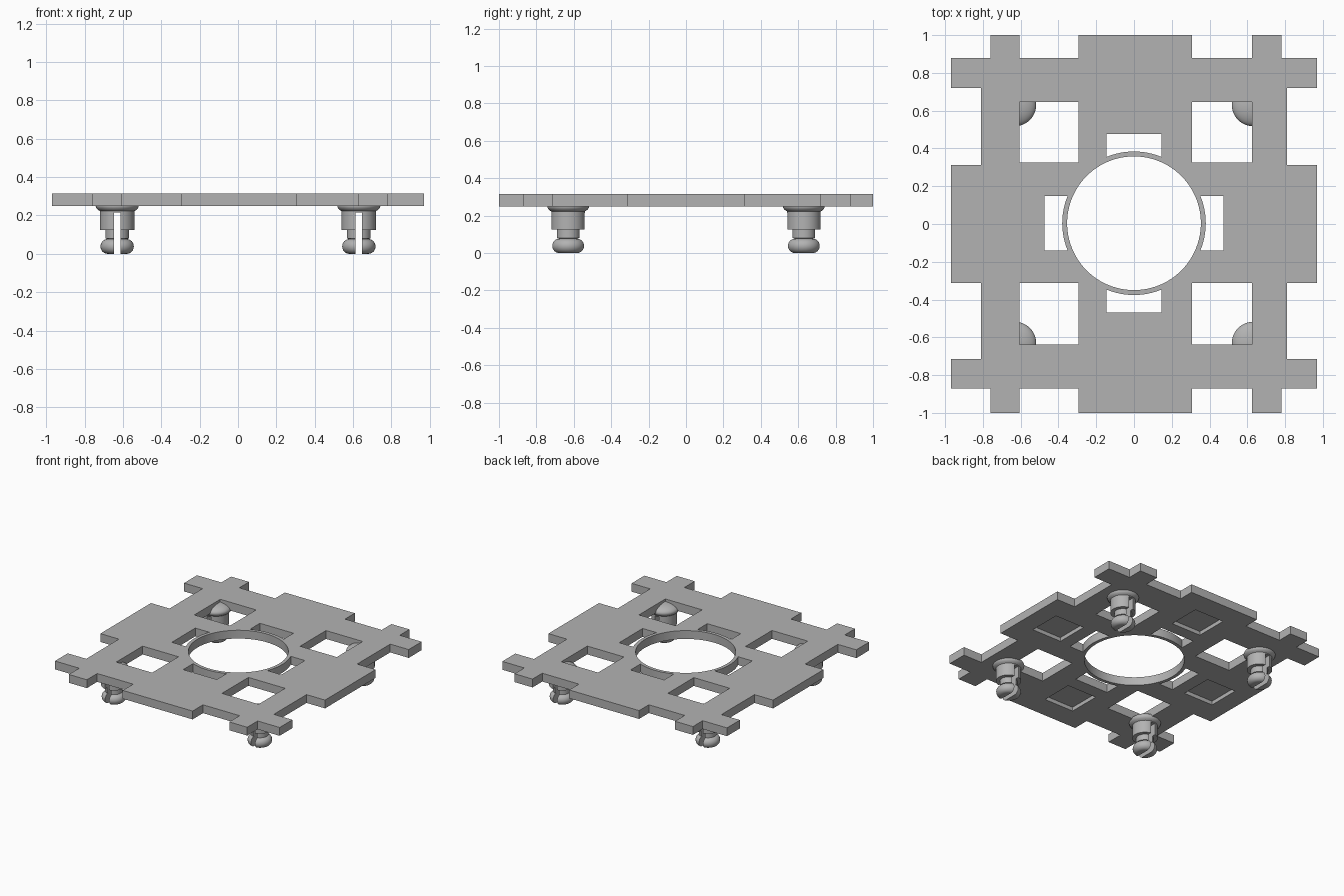
import bpy, bmesh, math

if "Cube" in bpy.data.objects:
    bpy.data.objects.remove(bpy.data.objects["Cube"])

grey = bpy.data.materials.new("plain_grey")
grey.diffuse_color = (0.45, 0.45, 0.45, 1)
grey.use_nodes = True
grey.node_tree.nodes["Principled BSDF"].inputs["Base Color"].default_value = grey.diffuse_color


def make_object(name, bm):
    bmesh.ops.recalc_face_normals(bm, faces=bm.faces[:])
    mesh = bpy.data.meshes.new(name)
    bm.to_mesh(mesh)
    bm.free()
    mesh.materials.append(grey)
    ob = bpy.data.objects.new(name, mesh)
    bpy.context.collection.objects.link(ob)
    return ob


def prism(bm, pts, z0, z1):
    """Upright prism from a flat outline."""
    face = bm.faces.new([bm.verts.new((x, y, z0)) for x, y in pts])
    extrude_up(bm, [face], z1 - z0)


def extrude_up(bm, faces, height):
    new = bmesh.ops.extrude_face_region(bm, geom=faces, use_keep_orig=True)["geom"]
    verts = [v for v in new if isinstance(v, bmesh.types.BMVert)]
    bmesh.ops.translate(bm, vec=(0, 0, height), verts=verts)


def box(x0, x1, y0, y1):
    return [(x0, y0), (x1, y0), (x1, y1), (x0, y1)]


def cut(ob, cutter):
    """Subtract the cutter and drop it."""
    mod = ob.modifiers.new("cut", "BOOLEAN")
    mod.operation = "DIFFERENCE"
    mod.solver = "EXACT"
    mod.object = cutter
    cutter.hide_render = True
    bpy.context.view_layer.update()
    deps = bpy.context.evaluated_depsgraph_get()
    ob.data = bpy.data.meshes.new_from_object(ob.evaluated_get(deps))
    ob.modifiers.clear()
    bpy.data.objects.remove(cutter)


def smooth(ob):
    bpy.ops.object.select_all(action="DESELECT")
    ob.select_set(True)
    bpy.context.view_layer.objects.active = ob
    bpy.ops.object.shade_smooth_by_angle(angle=math.radians(30))


# Plate: crossing bars laid out on a grid, with four square windows
Z0, Z1 = 0.25, 0.315
XS = [-.97, -.81, -.76, -.605, -.295, .308, .625, .78, .81, .97]
YS = [-1, -.872, -.715, -.638, -.312, .312, .325, .645, .72, .88, 1]


def filled(x, y):
    x_bar = -.76 < x < -.605 or -.295 < x < .308 or .625 < x < .78
    y_bar = -.872 < y < -.715 or -.312 < y < .312 or .72 < y < .88
    window = ((-.605 < x < -.295 or .308 < x < .625)
              and (-.638 < y < -.312 or .325 < y < .645))
    body = abs(x) < .81 and -.872 < y < .88
    return (body or x_bar or (y_bar and abs(y) < .88)) and not window


bm = bmesh.new()
grid = {(i, j): bm.verts.new((x, y, Z0)) for i, x in enumerate(XS) for j, y in enumerate(YS)}
cells = []
for i in range(len(XS) - 1):
    for j in range(len(YS) - 1):
        if filled((XS[i] + XS[i + 1]) / 2, (YS[j] + YS[j + 1]) / 2):
            cells.append(bm.faces.new([grid[i, j], grid[i + 1, j], grid[i + 1, j + 1], grid[i, j + 1]]))
bmesh.ops.delete(bm, geom=[v for v in bm.verts if not v.link_faces], context="VERTS")
extrude_up(bm, cells, Z1 - Z0)
plate = make_object("plate", bm)

# Central hole, four slots that leave a thin ring, and four blind recesses below
bm = bmesh.new()
CY = 0.004
prism(bm, [(0.354 * math.cos(math.tau * k / 96), CY + 0.354 * math.sin(math.tau * k / 96))
           for k in range(96)], Z0 - .1, Z1 + .1)
half, outer, ring = 0.145, 0.473, 0.38
a = math.asin(half / ring)
for q in range(4):
    c, s = [(1, 0), (0, 1), (-1, 0), (0, -1)][q]
    arc = [(ring * math.cos(t), ring * math.sin(t)) for t in (a - 2 * a * k / 12 for k in range(13))]
    slot = [(outer, -half), (outer, half)] + arc
    prism(bm, [(x * c - y * s, x * s + y * c + CY) for x, y in slot], Z0 - .1, Z1 + .1)
    mx, my = 0.70 * c, 0.70 * s
    prism(bm, box(mx - .127, mx + .127, my - .127, my + .127), Z0 - .1, Z0 + .03)
cut(plate, make_object("hole_cutter", bm))
smooth(plate)

# Snap peg profile: domed flange, body, neck and rounded foot
PX = PY = 0.63
profile = [(0, .296)]
for k in range(1, 14):
    t = math.radians(90 - 10 * k)
    profile.append((.112 * math.cos(t), .25 + .046 * math.sin(t)))
profile += [(.09, .222), (.09, .125), (.062, .125), (.062, .08)]
for k in range(13):
    t = math.radians(90 - 15 * k)
    profile.append((.05 + .037 * math.cos(t), .0385 + .0385 * math.sin(t)))
profile.append((0, 0))
profile = [p for p in profile if p[0] > 0.0 or p[1] in (.296, 0)]


def make_peg(name, x, y):
    bm = bmesh.new()
    n = 48
    rings = []
    for r, z in profile:
        if r == 0:
            rings.append([bm.verts.new((x, y, z))] * n)
        else:
            rings.append([bm.verts.new((x + r * math.cos(math.tau * k / n),
                                        y + r * math.sin(math.tau * k / n), z)) for k in range(n)])
    for lo, hi in zip(rings, rings[1:]):
        for k in range(n):
            m = (k + 1) % n
            bm.faces.new(list(dict.fromkeys([lo[k], lo[m], hi[m], hi[k]])))
    peg = make_object(name, bm)
    # Split running front to back
    bm = bmesh.new()
    prism(bm, box(x - .0175, x + .0175, y - .2, y + .2), -.1, .215)
    cut(peg, make_object("split_cutter", bm))
    smooth(peg)


for sx, side in ((-1, "left"), (1, "right")):
    for sy, end in ((-1, "front"), (1, "back")):
        make_peg(f"{end}_{side}_peg", sx * PX, sy * PY)
